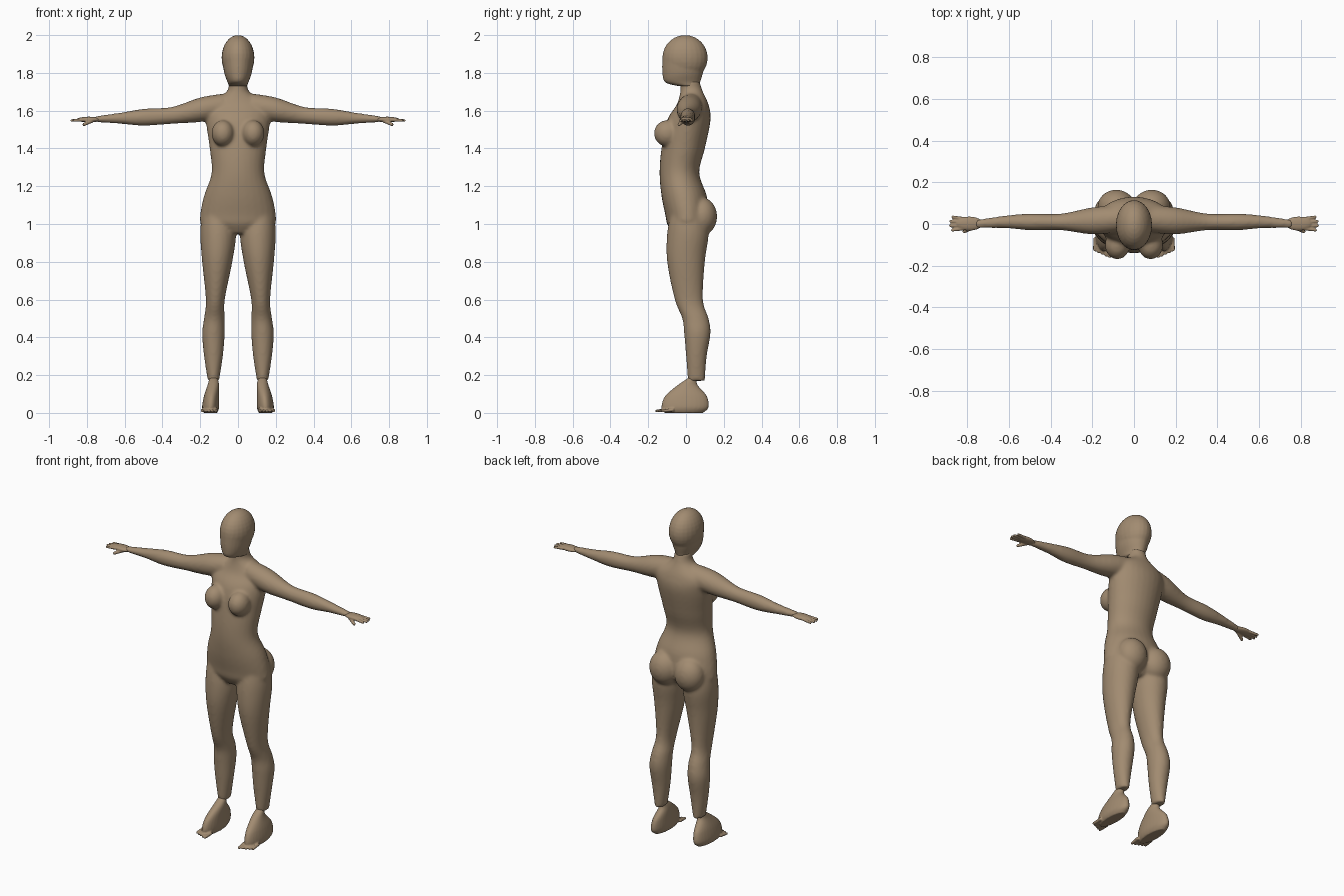
import bpy, bmesh, math
from mathutils import Vector, Matrix

cube = bpy.data.objects.get("Cube")
if cube:
    bpy.data.objects.remove(cube, do_unlink=True)

skin = bpy.data.materials.new("tan skin")
skin.use_nodes = True
skin.diffuse_color = (0.36, 0.26, 0.165, 1)
skin.node_tree.nodes["Principled BSDF"].inputs["Base Color"].default_value = skin.diffuse_color


def blend(before, start, end, after, t):
    """Smooth curve through start and end, guided by their neighbours."""
    slope_in, slope_out = (end - before) / 2, (after - start) / 2
    ease = t * t * (3 - 2 * t)
    return (start + (end - start) * ease
            + slope_in * t * (1 - t) ** 2 - slope_out * t * t * (1 - t))


def spline(rings, steps=5):
    """Smoothly resample a list of rings."""
    padded = [rings[0], *rings, rings[-1]]
    resampled = []
    for group in zip(padded, padded[1:], padded[2:], padded[3:]):
        for step in range(steps):
            resampled.append([blend(*values, step / steps) for values in zip(*group)])
    return resampled + [rings[-1]]


def loft(bm, rings, along_arm=False, side=1, sides=28):
    """Each ring gives its station, then the low and high limits of its oval."""
    loops = []
    for station, a_low, a_high, b_low, b_high in spline(rings):
        loop = []
        for k in range(sides):
            angle = math.tau * k / sides
            a = (a_low + a_high + (a_high - a_low) * math.cos(angle)) / 2
            b = (b_low + b_high + (b_high - b_low) * math.sin(angle)) / 2
            x, y, z = (station, a, b) if along_arm else (a, b, station)
            loop.append(bm.verts.new((x * side, y, z)))
        loops.append(loop)
    for lower, upper in zip(loops, loops[1:]):
        for k in range(sides):
            bm.faces.new((lower[k - 1], lower[k], upper[k], upper[k - 1]))
    bm.faces.new(loops[0])
    bm.faces.new(loops[-1])


def loft_centred(bm, rings):
    """Loft rings of height, half width, front and back."""
    loft(bm, [(z, -width, width, front, back) for z, width, front, back in rings])


def ball(bm, centre, radii, side=1):
    x, y, z = centre
    place = Matrix.Translation((x * side, y, z)) @ Matrix.Diagonal((*radii, 1))
    bmesh.ops.create_uvsphere(bm, u_segments=24, v_segments=16, radius=1, matrix=place)


def digit(bm, start, end, radius, side):
    """A finger or toe: a short tapered rod with a round tip."""
    mirror = Vector((side, 1, 1))
    start, end = Vector(start) * mirror, Vector(end) * mirror
    direction = end - start
    turn = direction.to_track_quat("Z", "Y").to_matrix().to_4x4()
    tip = radius * 0.8
    bmesh.ops.create_cone(bm, cap_ends=True, segments=12, radius1=radius, radius2=tip,
                          depth=direction.length,
                          matrix=Matrix.Translation((start + end) / 2) @ turn)
    bmesh.ops.create_uvsphere(bm, u_segments=12, v_segments=8, radius=tip,
                              matrix=Matrix.Translation(end))


def finish(name, bm, voxel, smoothing):
    """Fuse the overlapping pieces into one soft skin."""
    bmesh.ops.recalc_face_normals(bm, faces=bm.faces)
    mesh = bpy.data.meshes.new(name)
    bm.to_mesh(mesh)
    bm.free()
    mesh.materials.append(skin)
    part = bpy.data.objects.new(name, mesh)
    bpy.context.collection.objects.link(part)
    fuse = part.modifiers.new("fuse", "REMESH")
    fuse.mode = "VOXEL"
    fuse.voxel_size = voxel
    fuse.use_smooth_shade = True
    soften = part.modifiers.new("soften", "SMOOTH")
    soften.iterations = smoothing


# Torso: height, half width, front, back
torso = [(.95, .08, -.07, .07), (1, .19, -.1, .11), (1.05, .2, -.11, .12),
         (1.15, .18, -.13, .11), (1.27, .14, -.14, .07), (1.4, .15, -.13, .1),
         (1.55, .17, -.1, .13), (1.63, .16, -.05, .12), (1.7, .06, -.03, .09),
         (1.76, .05, -.03, .07)]
# Leg: height, inner, outer, front, back
leg = [(.17, .1, .16, .01, .1), (.3, .08, .18, 0, .11), (.42, .07, .19, -.01, .13),
       (.5, .07, .18, -.02, .12), (.6, .07, .17, -.06, .09), (.8, .03, .19, -.1, .1),
       (.95, .01, .2, -.1, .12), (1.06, .03, .19, -.08, .1)]
# Arm: distance out, front, back, bottom, top
arm = [(.08, -.04, .09, 1.56, 1.69), (.2, -.05, .08, 1.54, 1.67),
       (.35, -.03, .05, 1.53, 1.62), (.5, -.03, .05, 1.52, 1.61),
       (.62, -.02, .04, 1.53, 1.59), (.76, -.02, .02, 1.54, 1.57)]
# Foot: height, inner, outer, front, back
foot = [(0, .11, .18, -.11, .09), (.03, .1, .19, -.13, .12), (.09, .1, .18, -.11, .11),
        (.15, .1, .16, -.04, .06), (.19, .11, .15, .02, .06)]

body = bmesh.new()
loft_centred(body, torso)
for side in (1, -1):
    loft(body, leg, side=side)
    loft(body, arm, along_arm=True, side=side)
    ball(body, (.08, -.1, 1.48), (.06, .07, .07), side)   # breast
    ball(body, (.085, .085, 1.04), (.09, .08, .1), side)  # buttock
finish("body", body, 0.009, 8)

# Rounded skull with a narrower jaw below
head = bmesh.new()
ball(head, (0, -.005, 1.88), (.087, .12, .12))
loft_centred(head, [(1.73, .05, -.04, .07), (1.75, .055, -.11, .075),
                    (1.8, .073, -.125, .09), (1.88, .085, -.125, .11)])
finish("head", head, 0.006, 3)

for side, label in ((1, "left"), (-1, "right")):
    hand = bmesh.new()
    ball(hand, (.79, .002, 1.553), (.065, .034, .015), side)
    for k in range(4):
        y = (k - 1.4) * 0.019
        reach = 0.885 - abs(y) * 0.5
        digit(hand, (.81, y * 0.8, 1.552), (reach, y * 1.1, 1.548), .009, side)
    digit(hand, (.77, -.015, 1.548), (.815, -.036, 1.527), .011, side)  # thumb
    finish(label + "_hand", hand, 0.004, 2)

    sole = bmesh.new()
    loft(sole, foot, side=side)
    for k in range(5):
        x, y = 0.113 + 0.018 * k, 0.008 * k - 0.157
        digit(sole, (x, y + 0.06, .016), (x + 0.004, y, .01), .01, side)  # toe
    finish(label + "_foot", sole, 0.005, 3)
